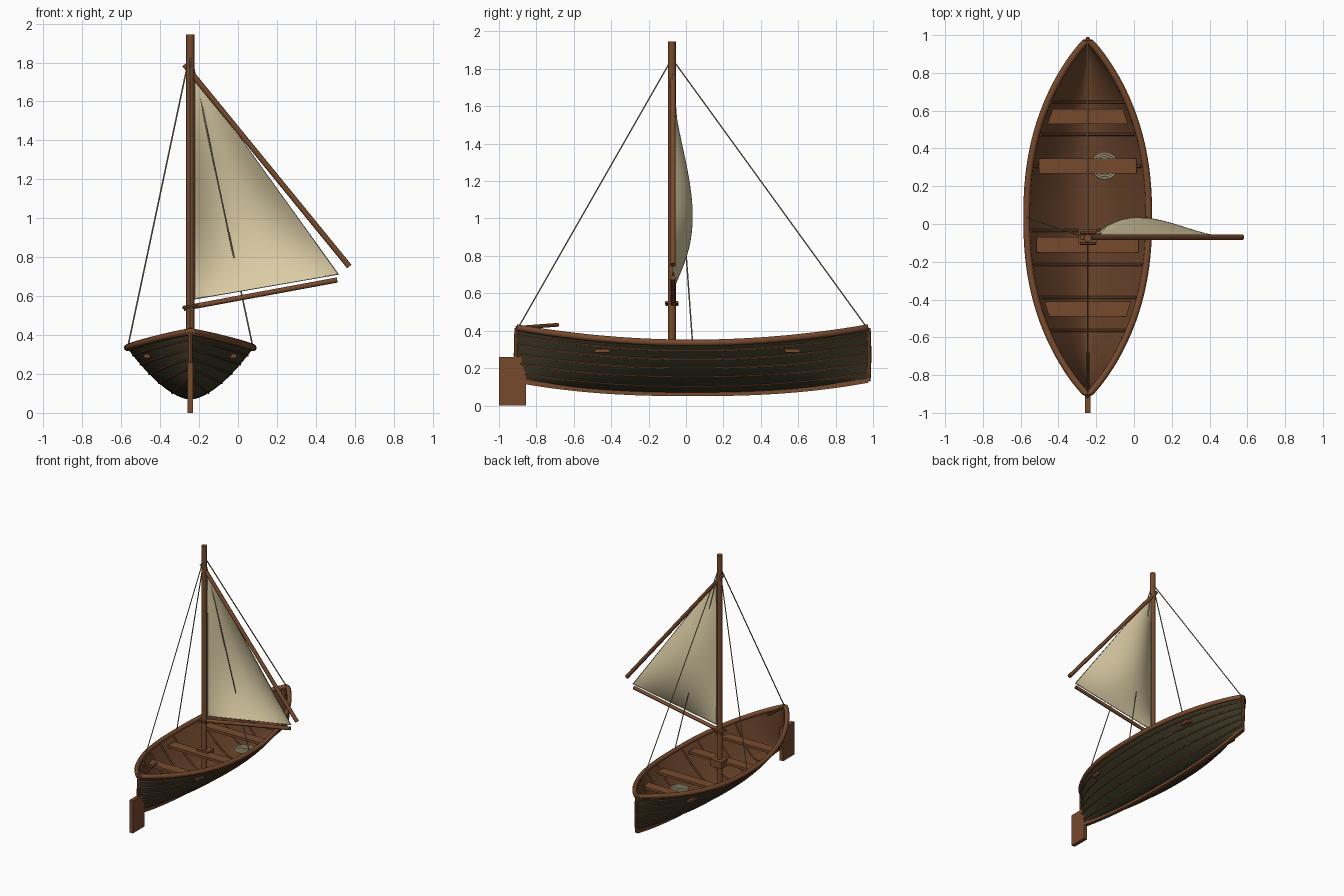
import bpy, bmesh, math
from mathutils import Vector

if "Cube" in bpy.data.objects:
    bpy.data.objects.remove(bpy.data.objects["Cube"])

CX = -0.245            # centre line of the boat
MAST_Y = -0.075


def material(name, rgb):
    m = bpy.data.materials.new(name)
    m.diffuse_color = (*rgb, 1)
    m.use_nodes = True
    m.node_tree.nodes["Principled BSDF"].inputs["Base Color"].default_value = m.diffuse_color
    return m


WOOD = material("warm_wood", (0.185, 0.068, 0.026))
INNER = material("inner_planking", (0.140, 0.056, 0.024))
HULL = material("dark_olive_paint", (0.040, 0.036, 0.018))
SAIL = material("sail_cloth", (0.70, 0.60, 0.37))
ROPE = material("rigging", (0.33, 0.30, 0.19))
COIL = material("pale_rope", (0.62, 0.55, 0.35))


def finish(ob, mat, smooth=True):
    ob.data.materials.append(mat)
    if smooth:
        bpy.ops.object.select_all(action='DESELECT')
        ob.select_set(True)
        bpy.context.view_layer.objects.active = ob
        bpy.ops.object.shade_smooth_by_angle(angle=math.radians(40))
    return ob


def mesh_object(name, verts, faces, mat, smooth=True):
    me = bpy.data.meshes.new(name)
    me.from_pydata(verts, [], faces)
    bm = bmesh.new()
    bm.from_mesh(me)
    bmesh.ops.remove_doubles(bm, verts=bm.verts, dist=1e-5)
    bmesh.ops.recalc_face_normals(bm, faces=bm.faces)
    bm.to_mesh(me)
    bm.free()
    ob = bpy.data.objects.new(name, me)
    bpy.context.collection.objects.link(ob)
    return finish(ob, mat, smooth)


def tube(name, pts, radius, mat, res=2, cyclic=False):
    cu = bpy.data.curves.new(name, 'CURVE')
    cu.dimensions = '3D'
    cu.bevel_depth = radius
    cu.bevel_resolution = res
    cu.use_fill_caps = True
    sp = cu.splines.new('POLY')
    sp.points.add(len(pts) - 1)
    for p, co in zip(sp.points, pts):
        p.co = (*co, 1)
    sp.use_cyclic_u = cyclic
    ob = bpy.data.objects.new(name, cu)
    bpy.context.collection.objects.link(ob)
    bpy.ops.object.select_all(action='DESELECT')
    ob.select_set(True)
    bpy.context.view_layer.objects.active = ob
    bpy.ops.object.convert(target='MESH')
    return finish(bpy.context.object, mat)


def box(name, centre, size, mat):
    bpy.ops.mesh.primitive_cube_add(size=1, location=centre)
    ob = bpy.context.object
    ob.name = name
    ob.scale = size
    bpy.ops.object.transform_apply(location=False, rotation=False, scale=True)
    return finish(ob, mat, False)


# Hull shape: half breadth, sheer and keel height along the length
Y0, Y1 = -0.905, 0.975
YM, YH = (Y0 + Y1) / 2, (Y1 - Y0) / 2


def hull_point(y, v, side=1, inset=0.0):
    """v runs from 0 at the keel to 1 at the gunwale."""
    t = min(1, abs(y - YM) / YH)
    w = max(0.008, 0.323 * (1 - t ** 2.3) ** 0.9 - inset)
    top = 0.332 + 0.082 * t * t
    low = 0.068 + 0.072 * t ** 2.4 + inset
    return Vector((CX + side * w * v, y, low + (top - low) * v ** 1.65))


NY, NV = 56, 14
YS = [YM - YH * math.cos(math.pi * i / NY) for i in range(NY + 1)]


def shell(name, inset, mat):
    verts, faces, row = [], [], 2 * NV + 1
    for y in YS:
        for j in range(-NV, NV + 1):
            verts.append(hull_point(y, abs(j) / NV, 1 if j >= 0 else -1, inset))
    for i in range(NY):
        for j in range(2 * NV):
            a = i * row + j
            faces.append((a, a + 1, a + row + 1, a + row))
    return mesh_object(name, verts, faces, mat)


shell("hull_outside", 0.0, HULL)
shell("hull_inside", 0.012, INNER)

# Gunwales and plank seams on both sides
for side, tag in ((1, "right"), (-1, "left")):
    tube("gunwale_" + tag, [hull_point(y, 1, side) + Vector((0, 0, 0.003)) for y in YS],
         0.018, WOOD, 3)
    for k, u in enumerate((0.13, 0.32, 0.50, 0.68, 0.86)):
        tube(f"plank_seam_{tag}_{k}", [hull_point(y, u ** (1 / 1.65), side) for y in YS],
             0.0055, WOOD, 1)

# Keel running along the bottom
verts, faces = [], []
for y in YS:
    z = hull_point(y, 0).z
    verts += [(CX + dx, y, z + dz) for dx, dz in
              ((-0.014, 0.008), (-0.014, -0.018), (0.014, -0.018), (0.014, 0.008))]
for i in range(NY):
    for j in range(4):
        a, b = i * 4 + j, i * 4 + (j + 1) % 4
        faces.append((a, b, b + 4, a + 4))
faces += [(0, 1, 2, 3), tuple(range(NY * 4, NY * 4 + 4))]
mesh_object("keel", verts, faces, WOOD)

# Bow and stern posts
for name, y, s in (("bow_post", Y1, 1), ("stern_post", Y0, -1)):
    tube(name, [(CX, y + s * 0.004 * math.sin(math.pi * k / 8), 0.13 + 0.285 * k / 8)
                for k in range(9)], 0.012, WOOD)

# Frames inside the hull
for k, y in enumerate((0.645, 0.475, 0.305, -0.035, -0.215, -0.39, -0.565)):
    tube(f"frame_{k}", [hull_point(y, abs(j) / 10 * 0.97, 1 if j >= 0 else -1, 0.014)
                        for j in range(-10, 11)], 0.008, WOOD, 1)

# Seats across the boat
for k, (y, half) in enumerate(((0.57, 0.228), (0.308, 0.257), (-0.11, 0.27), (-0.45, 0.238))):
    box(f"seat_{k}", (CX, y, 0.293), (2 * half, 0.08, 0.02), WOOD)

# Coiled rope under a seat
for k in range(5):
    r = 0.018 + 0.012 * k
    tube(f"rope_coil_{k}", [(-0.155 + r * math.cos(a * math.pi / 12),
                             0.308 + r * math.sin(a * math.pi / 12), 0.195)
                            for a in range(24)], 0.007, COIL, 1, True)

# Rudder and tiller
box("rudder", (CX, -0.9275, 0.13), (0.03, 0.145, 0.26), WOOD)
tube("tiller", [(CX, -0.91, 0.415), (CX, -0.68, 0.432)], 0.010, WOOD)

# Mast, mast block and spars
tube("mast", [(CX, MAST_Y, 0.08), (CX, MAST_Y, 1.945)], 0.021, WOOD, 4)
box("mast_block", (CX, -0.065, 0.29), (0.10, 0.075, 0.055), WOOD)
tube("upper_spar", [(-0.275, -0.07, 1.79), (0.572, -0.07, 0.752)], 0.015, WOOD, 3)
tube("boom", [(-0.28, -0.07, 0.537), (0.51, -0.07, 0.683)], 0.014, WOOD, 3)
for k, dy in enumerate((-0.028, 0.028)):
    tube(f"boom_jaw_{k}", [(-0.285, MAST_Y + dy, 0.54), (-0.205, MAST_Y + dy, 0.553)],
         0.008, WOOD, 1)

# Sail: a triangle bellied out towards the bow
A, B, C = (Vector((-0.222, -0.068, 1.74)), Vector((-0.222, -0.068, 0.585)),
           Vector((0.516, -0.068, 0.712)))
N = 28
verts, faces, index = [], [], {}
for i in range(N + 1):
    for j in range(N + 1 - i):
        a, b = i / N, j / N
        c = 1 - a - b
        index[i, j] = len(verts)
        verts.append(A * a + B * b + C * c + Vector((0, 27 * a * b * c * 0.104, 0)))
for i in range(N):
    for j in range(N - i):
        faces.append((index[i, j], index[i + 1, j], index[i, j + 1]))
        if i + j < N - 1:
            faces.append((index[i + 1, j], index[i + 1, j + 1], index[i, j + 1]))
mesh_object("sail", verts, faces, SAIL)
tube("sail_edge_rope", [A, B, C], 0.004, ROPE, 1, True)

# Stays and shrouds
head = Vector((CX, MAST_Y, 1.855))
for name, foot in (("bow_stay", (CX, 0.965, 0.42)), ("stern_stay", (CX, -0.895, 0.42)),
                   ("right_shroud", (CX + 0.322, 0.035, 0.335)),
                   ("left_shroud", (CX - 0.322, 0.035, 0.335))):
    tube(name, [head, Vector(foot)], 0.004, ROPE, 1)
